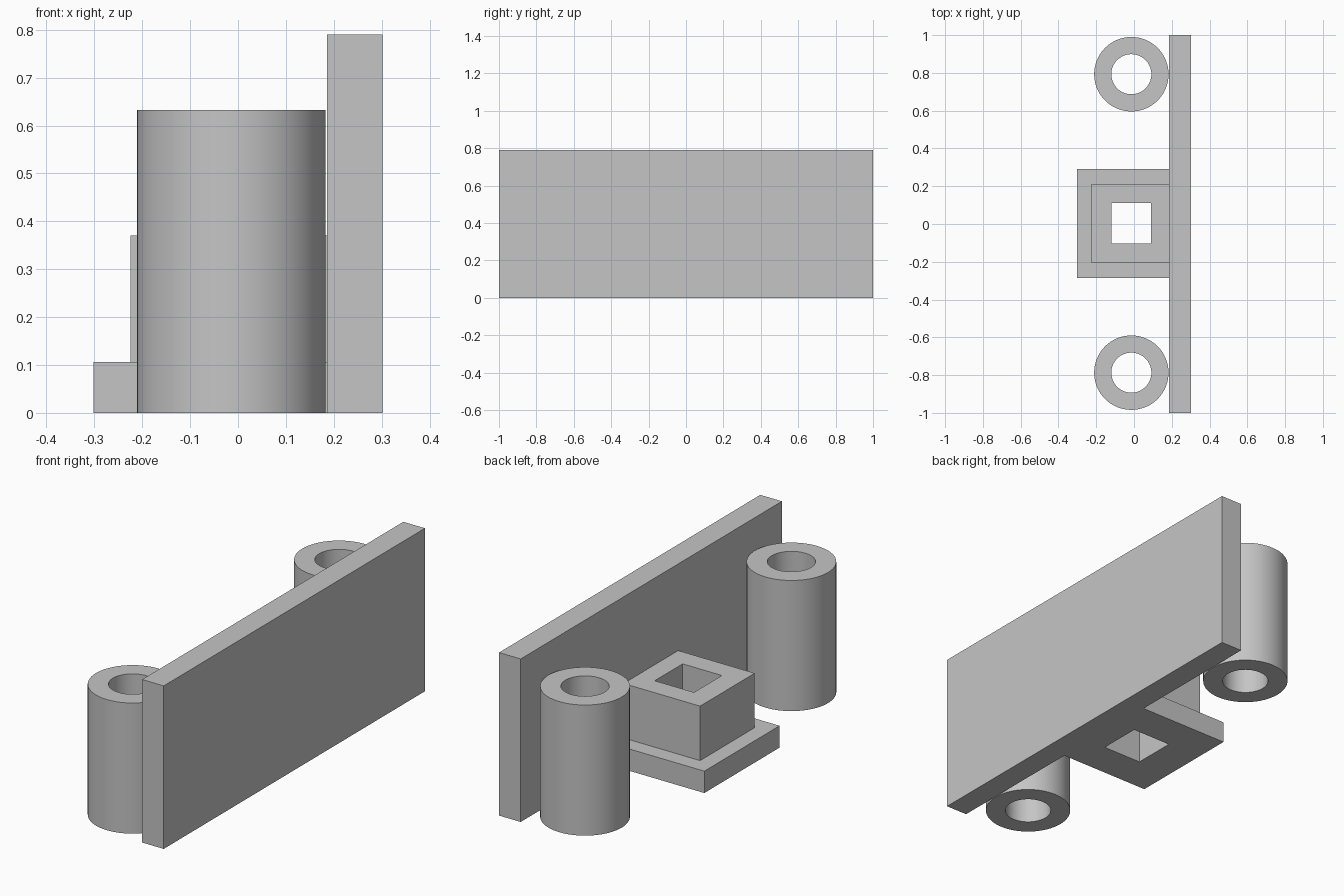
import bpy
import bmesh
import math

if "Cube" in bpy.data.objects:
    bpy.data.objects.remove(bpy.data.objects["Cube"], do_unlink=True)

grey = bpy.data.materials.new("plain grey")
grey.use_nodes = True
colour = (0.56, 0.56, 0.56, 1)
grey.diffuse_color = colour
grey.node_tree.nodes["Principled BSDF"].inputs["Base Color"].default_value = colour


def rectangle(x0, x1, y0, y1, z):
    return [(x0, y0, z), (x1, y0, z), (x1, y1, z), (x0, y1, z)]


def circle(x, y, radius, z, sides=64):
    angles = [2 * math.pi * i / sides for i in range(sides)]
    return [(x + radius * math.cos(a), y + radius * math.sin(a), z) for a in angles]


def loft(name, loops, hollow=True, smooth=False):
    """Bridge a stack of loops; a hollow part joins its last loop to its first."""
    bm = bmesh.new()
    rings = [[bm.verts.new(p) for p in loop] for loop in loops]
    pairs = list(zip(rings, rings[1:]))
    if hollow:
        pairs.append((rings[-1], rings[0]))
    else:
        bm.faces.new(rings[0])
        bm.faces.new(rings[-1])
    for low, high in pairs:
        n = len(low)
        for i in range(n):
            j = (i + 1) % n
            bm.faces.new((low[i], low[j], high[j], high[i]))
    bmesh.ops.recalc_face_normals(bm, faces=bm.faces)
    mesh = bpy.data.meshes.new(name)
    bm.to_mesh(mesh)
    bm.free()
    mesh.materials.append(grey)
    obj = bpy.data.objects.new(name, mesh)
    bpy.context.collection.objects.link(obj)
    if smooth:
        bpy.ops.object.select_all(action="DESELECT")
        obj.select_set(True)
        bpy.context.view_layer.objects.active = obj
        bpy.ops.object.shade_smooth_by_angle(angle=math.radians(30))
    return obj


# Long upright plate
INNER, EDGE = 0.186, 0.302
loft("wall_plate", [rectangle(INNER, EDGE, -1, 1, z) for z in (0, 0.79)], hollow=False)

# Stepped square socket against the plate, with a through hole
MID = 0.003
foot = (-EDGE, INNER, MID - 0.288, MID + 0.288)
block = (-0.224, INNER, MID - 0.209, MID + 0.209)
hole = (-0.12, 0.091, MID - 0.107, MID + 0.107)
loft("square_socket", [
    rectangle(*foot, 0), rectangle(*foot, 0.106),
    rectangle(*block, 0.106), rectangle(*block, 0.37),
    rectangle(*hole, 0.37), rectangle(*hole, 0),
])

# Two round tubes at the ends
CENTRE, OUTER, BORE, HEIGHT = -0.014, 0.197, 0.106, 0.633
for name, side in (("front_tube", -1), ("back_tube", 1)):
    y = MID + side * 0.79
    loft(name, [
        circle(CENTRE, y, OUTER, 0), circle(CENTRE, y, OUTER, HEIGHT),
        circle(CENTRE, y, BORE, HEIGHT), circle(CENTRE, y, BORE, 0),
    ], smooth=True)
